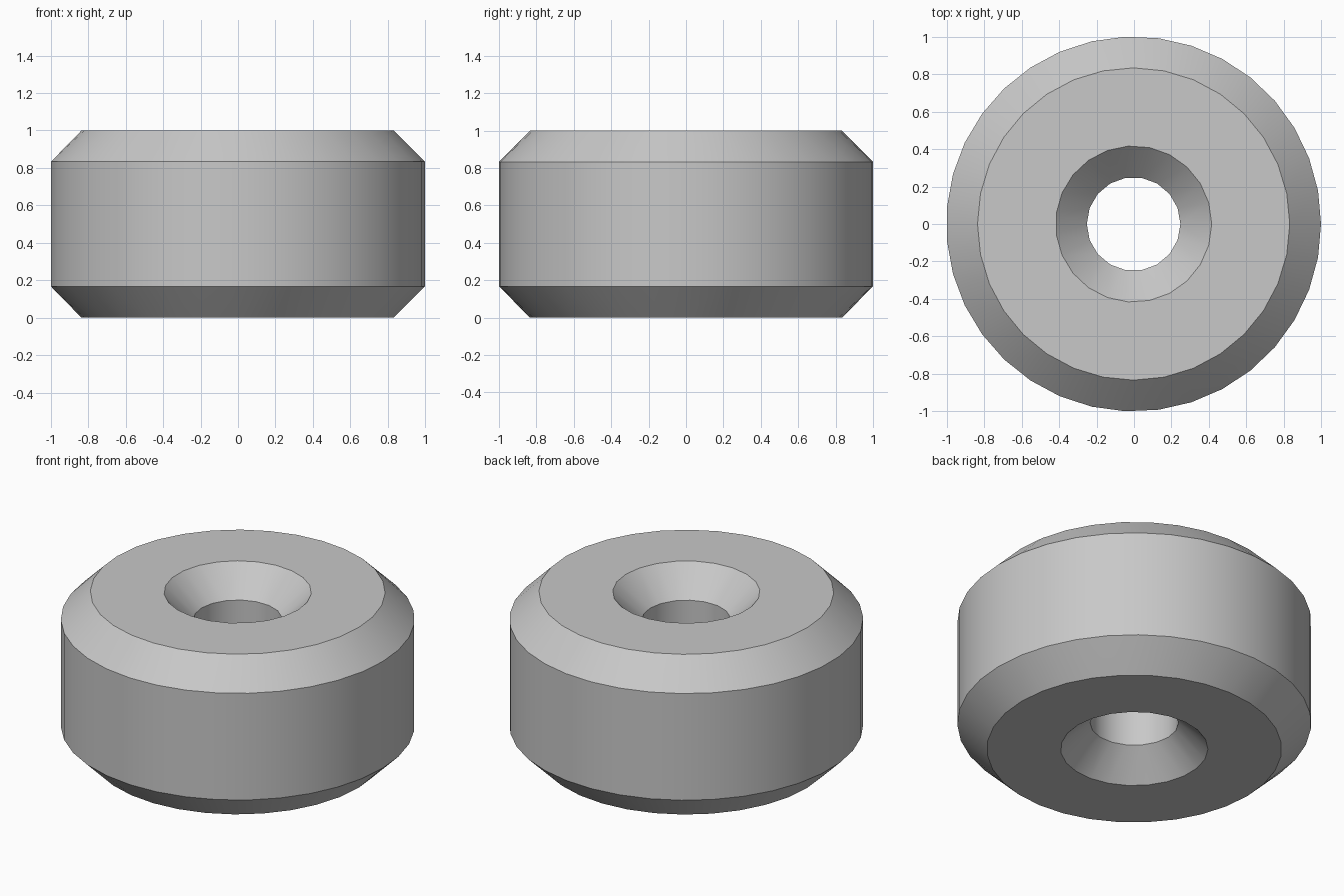
import bpy
import bmesh
from math import cos, sin, tau

default_cube = bpy.data.objects.get("Cube")
if default_cube:
    bpy.data.objects.remove(default_cube, do_unlink=True)

HEIGHT = 1.0
CHAMFER = 0.167
OUTER, HOLE = 1.001, 0.25
SHIFT = -0.002  # odd-sided rim is centred by its extents

grey = bpy.data.materials.new("plain grey")
grey.use_nodes = True
colour = (0.58, 0.58, 0.58, 1)
grey.diffuse_color = colour
grey.node_tree.nodes["Principled BSDF"].inputs["Base Color"].default_value = colour


def ring(bm, radius, z, sides):
    """Circle of vertices starting on the +x axis."""
    return [bm.verts.new((radius * cos(tau * i / sides) + SHIFT,
                          radius * sin(tau * i / sides), z)) for i in range(sides)]


def bridge(bm, a, b):
    """Join two rings, which may have different numbers of sides."""
    na, nb = len(a), len(b)
    if na == nb:
        for i in range(na):
            j = (i + 1) % na
            bm.faces.new((a[i], a[j], b[j], b[i]))
        return
    i = j = 0
    while i < na or j < nb:
        if j == nb or (i < na and (i + 0.5) / na <= (j + 0.5) / nb):
            bm.faces.new((a[i], a[(i + 1) % na], b[j % nb]))
            i += 1
        else:
            bm.faces.new((a[i % na], b[(j + 1) % nb], b[j]))
            j += 1


# Closed profile: up the outer wall, over the top, down the bore, under the base
low, high = CHAMFER, HEIGHT - CHAMFER
profile = [
    (OUTER, low, 35), (OUTER, high, 35),
    (OUTER - CHAMFER, HEIGHT, 32), (HOLE + CHAMFER, HEIGHT, 23),
    (HOLE, high, 18), (HOLE, low, 18),
    (HOLE + CHAMFER, 0, 23), (OUTER - CHAMFER, 0, 32),
]

bm = bmesh.new()
rings = [ring(bm, *point) for point in profile]
for k, loop in enumerate(rings):
    bridge(bm, loop, rings[(k + 1) % len(rings)])
bmesh.ops.recalc_face_normals(bm, faces=bm.faces)

mesh = bpy.data.meshes.new("chamfered_roller")
bm.to_mesh(mesh)
bm.free()
mesh.materials.append(grey)
roller = bpy.data.objects.new("chamfered_roller", mesh)
bpy.context.collection.objects.link(roller)

# Smooth round walls with crisp chamfer edges
bpy.context.view_layer.objects.active = roller
roller.select_set(True)
bpy.ops.object.shade_smooth_by_angle(angle=0.5)
